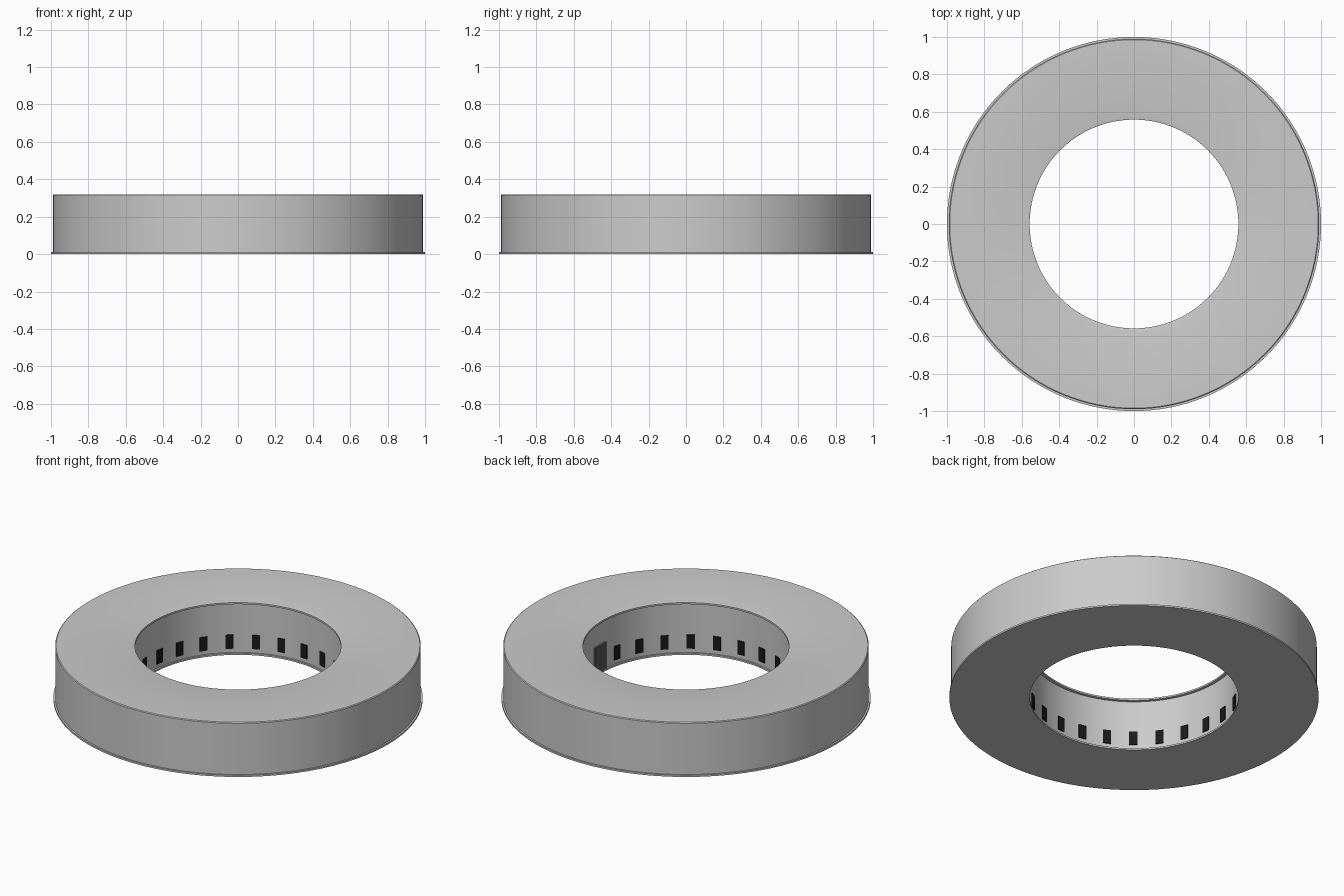
import bpy, bmesh, math

if "Cube" in bpy.data.objects:
    bpy.data.objects.remove(bpy.data.objects["Cube"])

SEGMENTS = 128
SLOTS = 25          # openings around the courtyard, slot 0 is the door


def lathe(name, profile):
    """Spin a closed (radius, z) profile around the z axis."""
    bm = bmesh.new()
    rings = []
    for i in range(SEGMENTS):
        a = 2 * math.pi * i / SEGMENTS
        rings.append([bm.verts.new((r * math.cos(a), r * math.sin(a), z)) for r, z in profile])
    n = len(profile)
    for i in range(SEGMENTS):
        a, b = rings[i], rings[(i + 1) % SEGMENTS]
        for j in range(n):
            k = (j + 1) % n
            bm.faces.new((a[j], b[j], b[k], a[k]))
    bmesh.ops.recalc_face_normals(bm, faces=bm.faces)
    mesh = bpy.data.meshes.new(name)
    bm.to_mesh(mesh)
    bm.free()
    ob = bpy.data.objects.new(name, mesh)
    bpy.context.collection.objects.link(ob)
    bpy.ops.object.select_all(action='DESELECT')
    ob.select_set(True)
    bpy.context.view_layer.objects.active = ob
    bpy.ops.object.shade_smooth_by_angle(angle=math.radians(12))
    return ob


def material(name, value):
    mat = bpy.data.materials.new(name)
    mat.diffuse_color = (value, value, value, 1)
    mat.use_nodes = True
    mat.node_tree.nodes["Principled BSDF"].inputs["Base Color"].default_value = mat.diffuse_color
    return mat


def wall_box(name, angle, radius, width, z0, z1, depth, mat):
    """Thin panel set in the inner wall, its face at the given radius."""
    r = radius + depth / 2
    bpy.ops.mesh.primitive_cube_add(
        size=1, location=(r * math.cos(angle), r * math.sin(angle), (z0 + z1) / 2),
        rotation=(0, 0, angle))
    ob = bpy.context.object
    ob.name = name
    ob.scale = (depth, width, z1 - z0)
    ob.data.materials.append(mat)


# Base plate
lathe("base_plate", [(0.565, 0), (1.0, 0), (1.0, 0.01), (0.565, 0.01)])

# Ring body with chamfered rim and a small lip over the inner wall
lathe("ring_body", [(0.575, 0.008), (0.99, 0.008), (0.99, 0.316), (0.985, 0.32),
                    (0.577, 0.32), (0.558, 0.316), (0.558, 0.306), (0.575, 0.306)])

# Door and windows facing the courtyard
black = material("window_black", 0.01)
dark = material("door_grey", 0.1)
wall_box("door", 0, 0.562, 0.105, 0.01, 0.17, 0.03, dark)
for i in range(1, SLOTS):
    wall_box(f"window_{i:02d}", 2 * math.pi * i / SLOTS, 0.569, 0.044, 0.035, 0.117, 0.02, black)
